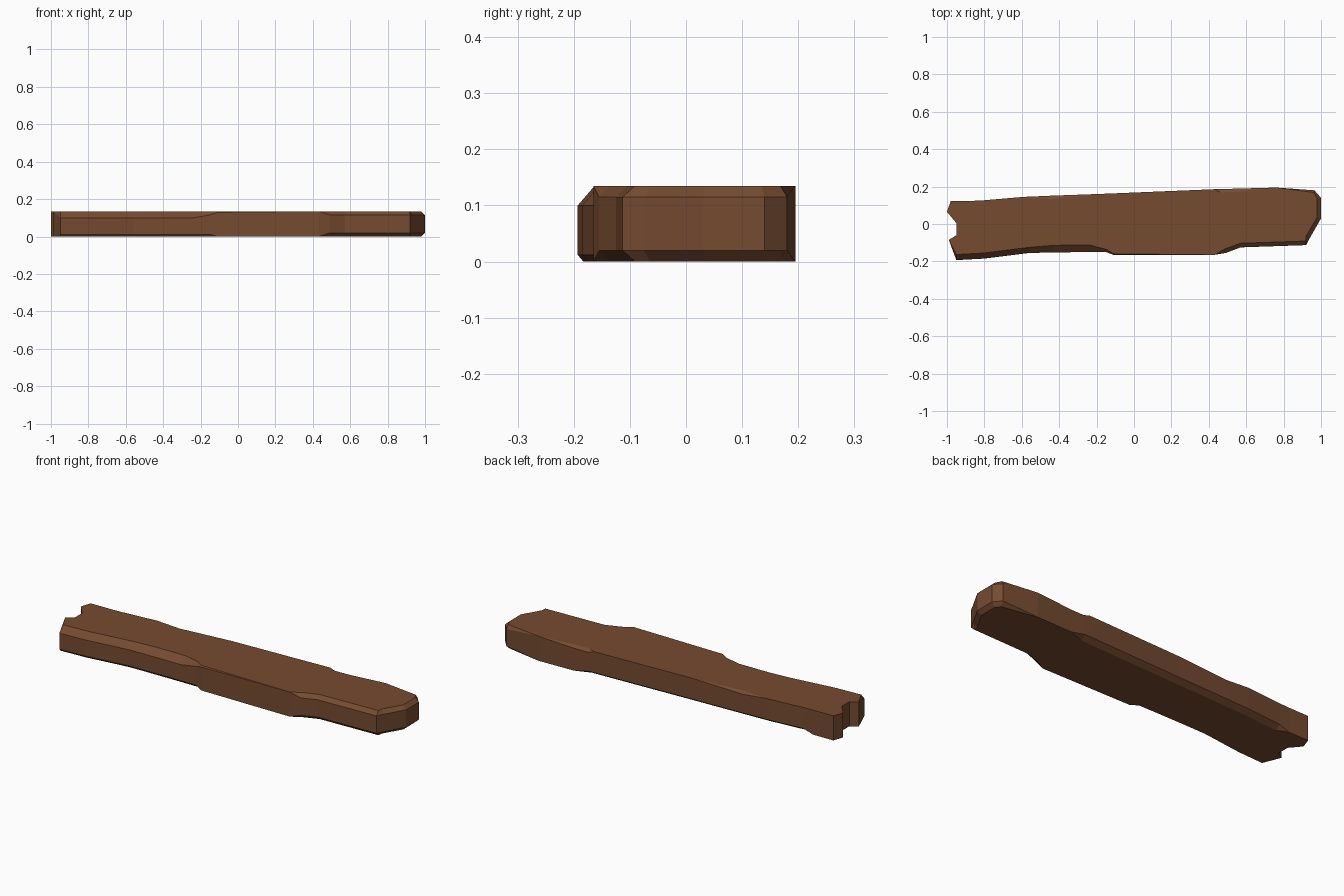
import bpy, bmesh
from mathutils import Vector

if "Cube" in bpy.data.objects:
    bpy.data.objects.remove(bpy.data.objects["Cube"])

HEIGHT = 0.135

# Plan outline, counter-clockwise: x, y, then top and bottom chamfer as (inset, drop)
NONE = (0, 0)
WIDE = (0.038, 0.035)    # broad worn edge, front left
END = (0.022, 0.02)      # worn edge around the right end
NICK = (0.018, 0.012)    # small nicks on the back edge
UNDER = (0.03, 0.02)     # long worn edge under the back
THIN = (0.01, 0.012)
outline = [
    (-0.95, -0.193, (0.03, 0.035), THIN), (-0.80, -0.185, (0.03, 0.035), THIN),
    (-0.56, -0.155, (0.03, 0.035), THIN), (-0.43, -0.152, WIDE, THIN),
    (-0.24, -0.150, WIDE, THIN), (-0.15, -0.150, (0.015, 0.02), THIN),
    (-0.11, -0.165, (0.006, 0.006), NONE), (0.43, -0.165, NONE, NONE),
    (0.49, -0.155, END, END), (0.57, -0.125, END, END),
    (0.92, -0.113, END, END), (0.94, -0.075, END, END),
    (1.00, 0.03, END, END), (1.00, 0.14, END, END),
    (0.965, 0.18, (0.012, 0.02), END), (0.76, 0.195, NONE, NONE),
    (0.55, 0.189, NICK, NONE), (0.46, 0.187, NICK, UNDER),
    (0.43, 0.186, NONE, UNDER), (-0.15, 0.162, NONE, UNDER),
    (-0.45, 0.151, NICK, UNDER), (-0.59, 0.145, NONE, UNDER),
    (-0.80, 0.127, NONE, UNDER), (-0.86, 0.124, NONE, NONE),
    (-0.98, 0.122, NONE, NONE), (-1.00, 0.065, NONE, NONE),
    (-0.95, 0.005, NONE, NONE), (-0.95, -0.06, NONE, NONE),
    (-0.99, -0.085, NONE, NONE),
]
n = len(outline)
bm = bmesh.new()


def ring(side, inset, z_of):
    """One loop of the plank: the outline pulled inward by its chamfer."""
    verts = []
    for i, p in enumerate(outline):
        before, after = outline[i - 1], outline[(i + 1) % n]
        t = Vector((after[0] - before[0], after[1] - before[1])).normalized()
        if i == 0:
            t = Vector((1, 0))
        amount, drop = p[side]
        off = Vector((-t.y, t.x)) * (amount if inset else 0)
        verts.append(bm.verts.new((p[0] + off.x, p[1] + off.y, z_of(drop))))
    return verts


# Plank: bottom, lower edge, upper edge, top
rings = [ring(3, True, lambda d: 0), ring(3, False, lambda d: d),
         ring(2, False, lambda d: HEIGHT - d), ring(2, True, lambda d: HEIGHT)]
for a, b in zip(rings, rings[1:]):
    for i in range(n):
        j = (i + 1) % n
        bm.faces.new((a[i], a[j], b[j], b[i]))
bm.faces.new(rings[0][::-1])
bm.faces.new(rings[-1])
bmesh.ops.remove_doubles(bm, verts=bm.verts[:], dist=0.0005)
bmesh.ops.triangulate(bm, faces=[f for f in bm.faces if len(f.verts) > 4])
bmesh.ops.recalc_face_normals(bm, faces=bm.faces[:])

mesh = bpy.data.meshes.new("wooden_plank")
bm.to_mesh(mesh)
bm.free()
plank = bpy.data.objects.new("wooden_plank", mesh)
bpy.context.collection.objects.link(plank)

# Single brown wood colour
wood = bpy.data.materials.new("brown wood")
wood.diffuse_color = (0.18, 0.07, 0.03, 1)
wood.use_nodes = True
wood.node_tree.nodes["Principled BSDF"].inputs["Base Color"].default_value = wood.diffuse_color
mesh.materials.append(wood)
